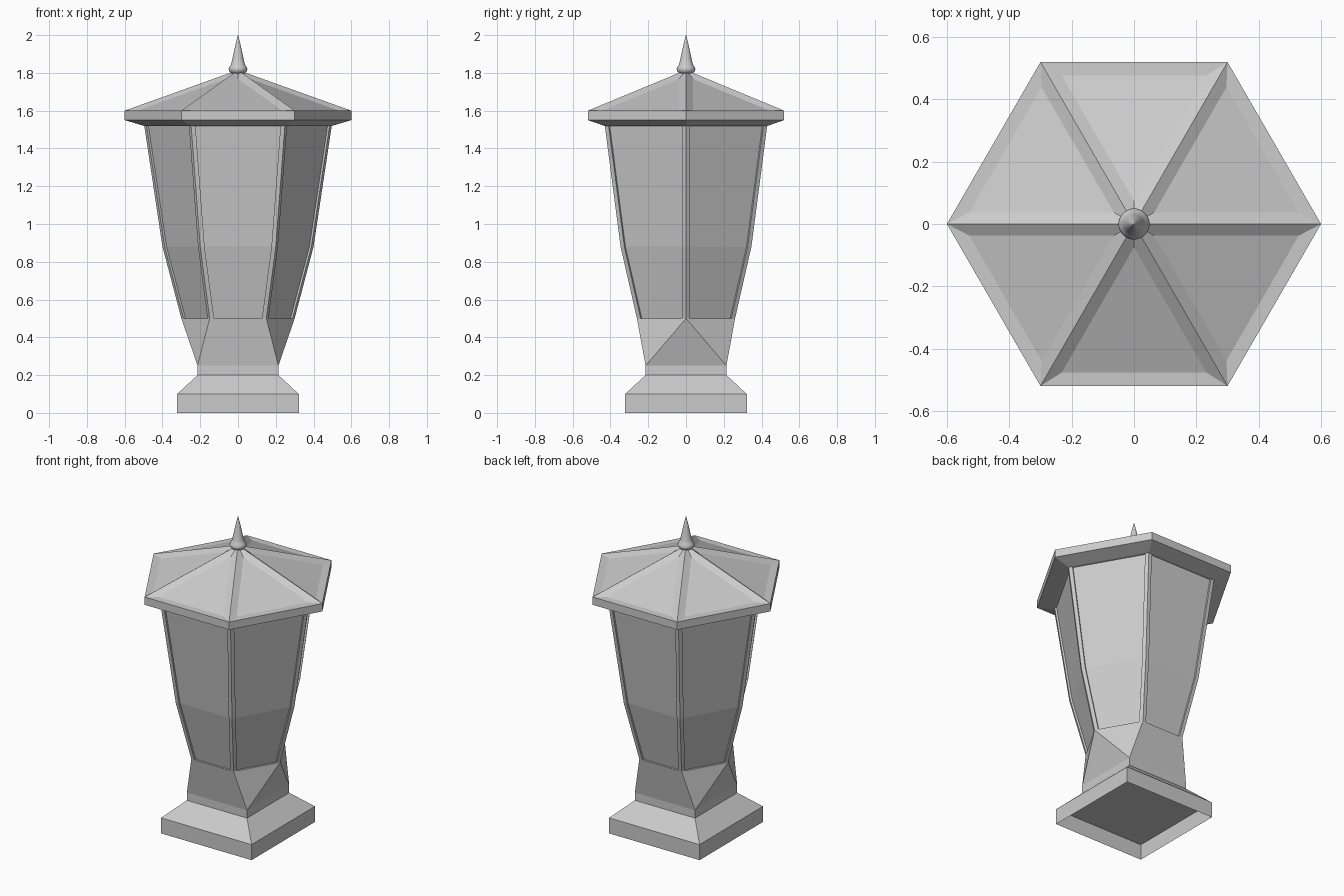
import bpy, bmesh
from math import cos, sin, pi, sqrt
from mathutils import Vector

cube = bpy.data.objects.get("Cube")
if cube:
    bpy.data.objects.remove(cube, do_unlink=True)

metal = bpy.data.materials.new("light grey metal")
metal.use_nodes = True
GREY = (0.6, 0.6, 0.6, 1)
metal.diffuse_color = GREY
metal.node_tree.nodes["Principled BSDF"].inputs["Base Color"].default_value = GREY


def finish(name, bm):
    bmesh.ops.recalc_face_normals(bm, faces=bm.faces)
    mesh = bpy.data.meshes.new(name)
    bm.to_mesh(mesh)
    bm.free()
    mesh.materials.append(metal)
    obj = bpy.data.objects.new(name, mesh)
    bpy.context.collection.objects.link(obj)
    return obj


def ring(bm, points, z):
    return [bm.verts.new((p[0], p[1], z)) for p in points]


def bridge(bm, low, high):
    n = len(low)
    return [bm.faces.new((low[i], low[(i + 1) % n], high[(i + 1) % n], high[i])) for i in range(n)]


def polygon(radius, sides, start=0.0):
    return [Vector((radius * cos(start + 2 * pi * i / sides),
                    radius * sin(start + 2 * pi * i / sides))) for i in range(sides)]


def square(half):
    return polygon(half * sqrt(2), 4, pi / 4)


def loft(name, levels, bottom=True, top=True):
    bm = bmesh.new()
    rings = [ring(bm, pts, z) for pts, z in levels]
    for low, high in zip(rings, rings[1:]):
        bridge(bm, low, high)
    if bottom:
        bm.faces.new(rings[0][::-1])
    if top:
        bm.faces.new(rings[-1])
    return finish(name, bm)


# Square foot: an open skirt under a sloping plinth and short neck
loft("foot_skirt", [(square(0.322), 0), (square(0.322), 0.1)], bottom=False, top=False)
loft("plinth", [(square(0.322), 0.1), (square(0.214), 0.2), (square(0.214), 0.25)], top=False)

# Transition from the square neck to the hexagonal body
bm = bmesh.new()
sq = ring(bm, square(0.214), 0.25)
hexa = ring(bm, polygon(0.3, 6), 0.5)
for i, a, b in ((0, 0, 1), (1, 2, 3), (2, 3, 4), (3, 5, 0)):
    bm.faces.new((sq[i], hexa[b], hexa[a]))
for i, a, b in ((0, 1, 2), (2, 4, 5)):
    bm.faces.new((sq[i], sq[i + 1], hexa[b], hexa[a]))
for i, a in ((1, 3), (3, 0)):
    bm.faces.new((sq[i], sq[(i + 1) % 4], hexa[a]))
bm.faces.new(hexa)
finish("transition", bm)


# Hexagonal body with corner ribs and recessed side panels
def ribbed_hexagon(radius, rib=0.023, depth=0.012):
    corners = polygon(radius, 6)
    points = []
    for i, a in enumerate(corners):
        b = corners[(i + 1) % 6]
        along = (b - a).normalized() * rib
        inward = -(a + b).normalized() * depth
        points += [a, a + along, a + along + inward, b - along + inward, b - along]
    return points


loft("panelled_body", [(ribbed_hexagon(r), z) for r, z in ((0.3, 0.5), (0.4, 0.88), (0.497, 1.525))],
     bottom=False, top=False)

# Roof: flared eave, fascia and six slopes with recessed triangles
bm = bmesh.new()
under, eave, edge = (ring(bm, polygon(r, 6), z) for r, z in ((0.5, 1.52), (0.6, 1.55), (0.6, 1.6)))
bm.faces.new(under[::-1])
bridge(bm, under, eave)
bridge(bm, eave, edge)
apex = bm.verts.new((0, 0, 1.815))
slopes = [bm.faces.new((edge[i], edge[(i + 1) % 6], apex)) for i in range(6)]
bmesh.ops.recalc_face_normals(bm, faces=bm.faces)
bmesh.ops.inset_individual(bm, faces=slopes, thickness=0.041, depth=-0.015, use_even_offset=True)
finish("roof", bm)

# Turned finial
profile = [(0.03, 1.795), (0.044, 1.805), (0.05, 1.82), (0.046, 1.832), (0.038, 1.842),
           (0.033, 1.86), (0.023, 1.905), (0.012, 1.955), (0.001, 2.0)]
finial = loft("finial", [(polygon(r, 32), z) for r, z in profile])
bpy.ops.object.select_all(action='DESELECT')
finial.select_set(True)
bpy.context.view_layer.objects.active = finial
bpy.ops.object.shade_smooth_by_angle(angle=pi / 4)
